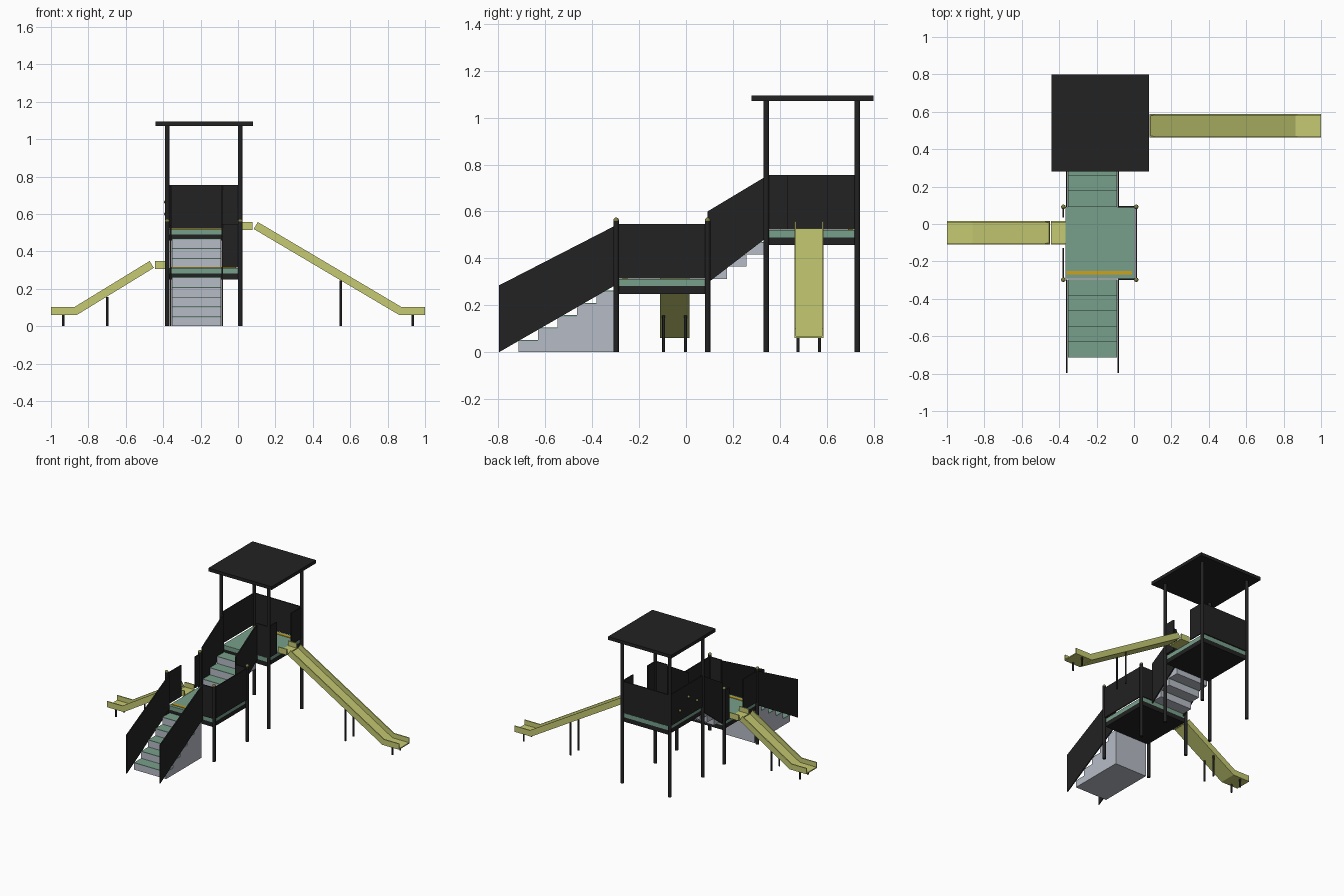
import bpy, bmesh, math
from mathutils import Vector

if "Cube" in bpy.data.objects:
    bpy.data.objects.remove(bpy.data.objects["Cube"])


def mat(name, col):
    m = bpy.data.materials.new(name)
    m.diffuse_color = (*col, 1)
    m.use_nodes = True
    m.node_tree.nodes["Principled BSDF"].inputs["Base Color"].default_value = m.diffuse_color
    return m


BLACK = mat("black", (0.016, 0.016, 0.016))
GREEN = mat("green", (0.185, 0.35, 0.26))
GREY = mat("grey", (0.47, 0.50, 0.56))
LIME = mat("lime", (0.56, 0.59, 0.165))
GOLD = mat("gold", (0.62, 0.36, 0.01))
OLIVE = mat("olive", (0.22, 0.21, 0.06))


def finish(name, bm, m):
    bmesh.ops.recalc_face_normals(bm, faces=bm.faces)
    me = bpy.data.meshes.new(name)
    bm.to_mesh(me)
    bm.free()
    me.materials.append(m)
    ob = bpy.data.objects.new(name, me)
    bpy.context.collection.objects.link(ob)
    return ob


def box(name, x, y, z, m):
    bm = bmesh.new()
    bmesh.ops.create_cube(bm, size=1)
    for v in bm.verts:
        v.co = [a + (c + 0.5) * (b - a) for c, (a, b) in zip(v.co, (x, y, z))]
    return finish(name, bm, m)


def prism(name, pts, x0, x1, m):
    """Extrude a (y, z) outline along x."""
    bm = bmesh.new()
    f = bm.faces.new([bm.verts.new((x0, y, z)) for y, z in pts])
    r = bmesh.ops.extrude_face_region(bm, geom=[f])
    for g in r["geom"]:
        if isinstance(g, bmesh.types.BMVert):
            g.co.x = x1
    return finish(name, bm, m)


def rod(name, x, y, z0, z1, r, m=BLACK):
    bm = bmesh.new()
    bmesh.ops.create_cone(bm, cap_ends=True, segments=16, radius1=r, radius2=r, depth=z1 - z0)
    bmesh.ops.translate(bm, verts=bm.verts, vec=(x, y, (z0 + z1) / 2))
    for f in bm.faces:
        f.smooth = len(f.verts) == 4
    ob = finish(name, bm, m)
    for e in ob.data.edges:
        a, b = (ob.data.vertices[i].co.z for i in e.vertices)
        e.use_edge_sharp = abs(a - b) < 1e-5
    return ob


def ball(name, loc, r, m):
    bm = bmesh.new()
    bmesh.ops.create_uvsphere(bm, u_segments=12, v_segments=8, radius=r)
    bmesh.ops.translate(bm, verts=bm.verts, vec=loc)
    for f in bm.faces:
        f.smooth = True
    return finish(name, bm, m)


def channel(name, path, y0, y1, side, h=0.043, t=0.008):
    """Sweep a U section along an (x, z) path of the section's underside."""
    sec = [(y0, 0), (y1, 0), (y1, h), (y1 - t, h), (y1 - t, t), (y0 + t, t), (y0 + t, h), (y0, h)]
    p = [Vector(q) for q in path]
    dirs = [(b - a).normalized() for a, b in zip(p, p[1:])]
    bm = bmesh.new()
    rings = []
    for i, q in enumerate(p):
        d0, d1 = dirs[max(i - 1, 0)], dirs[min(i, len(dirs) - 1)]
        n0, n1 = Vector((-d0.y, d0.x)), Vector((-d1.y, d1.x))
        n = (n0 + n1) / (1 + n0.dot(n1))
        rings.append([bm.verts.new((side * (q.x + n.x * k), y, q.y + n.y * k)) for y, k in sec])
    for a, b in zip(rings, rings[1:]):
        for j in range(8):
            bm.faces.new((a[j], a[(j + 1) % 8], b[(j + 1) % 8], b[j]))
    for r in (rings[0], rings[-1]):
        for idx in ((0, 1, 4, 5), (1, 2, 3, 4), (0, 5, 6, 7)):
            bm.faces.new([r[k] for k in idx])
    return finish(name, bm, LIME)


# roof and posts
box("roof", (-0.44, 0.08), (0.28, 0.80), (1.07, 1.094), BLACK)
for x in (-0.378, 0.012):
    for y in (0.342, 0.73):
        rod("tower_post", x, y, 0, 1.07, 0.0125)
    for y in (-0.298, 0.092):
        rod("platform_post", x, y, 0, 0.56, 0.0115)
        ball("post_cap", (x, y, 0.562), 0.012, OLIVE)

# decks: green slab over black frame, with a gold warning strip
for name, y0, y1, z, sy in (("lower", -0.292, 0.092, 0.312, -0.26), ("upper", 0.342, 0.73, 0.52, 0.70)):
    box(name + "_deck", (-0.366, 0.003), (y0, y1), (z - 0.03, z), GREEN)
    box(name + "_frame", (-0.366, 0.003), (y0, y1), (z - 0.063, z - 0.03), BLACK)
    box(name + "_strip", (-0.36, -0.01), (sy - 0.01, sy + 0.01), (z, z + 0.004), GOLD)

# guard panels
T = 0.004
LZ, UZ = (0.314, 0.546), (0.523, 0.756)
for y0, y1, x, z in ((-0.29, 0.085, 0.012, LZ), (-0.29, -0.128, -0.378, LZ), (0.035, 0.09, -0.378, LZ),
                     (0.345, 0.725, -0.378, UZ), (0.345, 0.432, 0.012, UZ), (0.603, 0.725, 0.012, UZ)):
    box("side_panel", (x - T, x + T), (y0, y1), z, BLACK)
for x0, y, z in ((-0.085, -0.296, LZ), (-0.085, 0.092, LZ), (-0.085, 0.342, UZ), (-0.37, 0.73, UZ)):
    box("cross_panel", (x0, 0.008), (y - T, y + T), z, BLACK)

# small knobs on the left tower panel
for y, z in ((0.62, 0.60), (0.52, 0.665), (0.42, 0.60)):
    ball("panel_knob", (-0.386, y, z), 0.01, OLIVE)

# lower stairs: solid to the ground
SX = (-0.354, -0.09)
RISE, RUN = 0.0525, 0.0835
outline = [(-0.298, 0), (-0.715, 0)]
for i in range(5):
    y, z = -0.715 + i * RUN, (i + 1) * RISE - 0.005
    outline += [(y, z), (y + RUN, z)]
    box("lower_tread", SX, (y, y + RUN), (z, z + 0.005), GREEN)
prism("lower_stairs", outline, *SX, GREY)

# upper stairs: a row of stacked blocks
for i in range(3):
    y, z = 0.092 + i * RUN, 0.312 + i * RISE
    box("upper_step", SX, (y, y + RUN), (z, z + RISE - 0.005), GREY)
    box("upper_tread", SX, (y, y + RUN), (z + RISE - 0.005, z + RISE), GREEN)

# stair side panels
for x in (-0.359, -0.085):
    prism("lower_stair_panel", [(-0.797, 0), (-0.297, 0.288), (-0.297, 0.542), (-0.797, 0.285)],
          x - T, x + T, BLACK)
    prism("upper_stair_panel", [(0.092, 0.295), (0.342, 0.487), (0.342, 0.75), (0.092, 0.60)],
          x - T, x + T, BLACK)

# slides: (name, side, y range, top x range, top z, leg x, leg height)
for name, s, y0, y1, xa, xb, z, lx, lh in (("right", 1, 0.462, 0.587, 0.005, 0.077, 0.515, 0.55, 0.245),
                                           ("left", -1, -0.11, 0.015, 0.366, 0.443, 0.307, 0.70, 0.157)):
    channel(name + "_slide_top", [(xa, z), (xb, z)], y0, y1, s)
    channel(name + "_slide", [(xb + 0.007, z + 0.005), (0.862, 0.06), (1.0, 0.06)], y0, y1, s)
    for y in (y0 + 0.015, y1 - 0.018):
        rod(name + "_slide_leg", s * lx, y, 0, lh, 0.0065)
        rod(name + "_slide_foot", s * 0.935, y, 0, 0.062, 0.0065)
